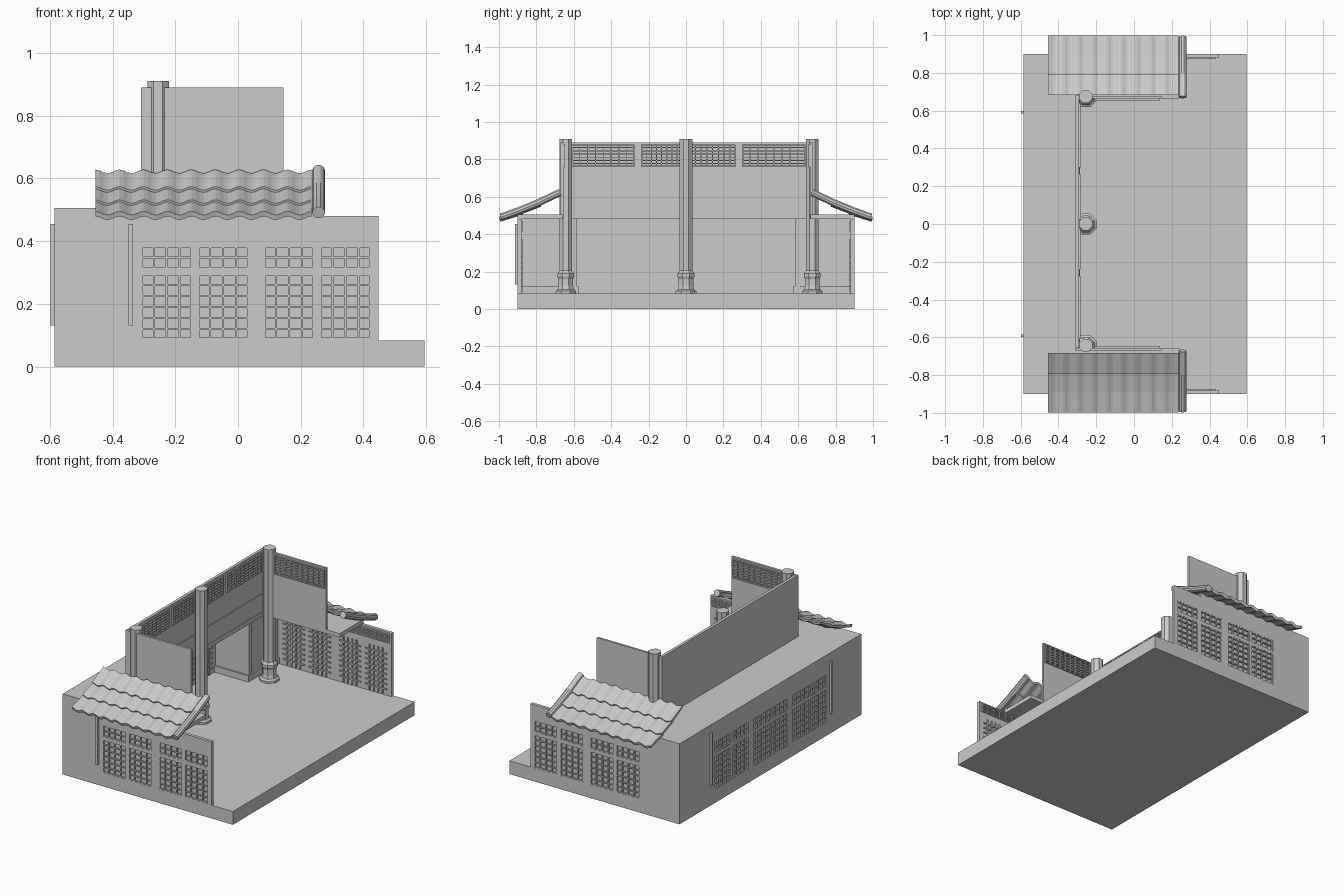
import bpy, bmesh
from math import sin, cos, pi
from mathutils import Vector

if "Cube" in bpy.data.objects:
    bpy.data.objects.remove(bpy.data.objects["Cube"])


def add_box(bm, x0, x1, y0, y1, z0, z1):
    x0, x1 = sorted((x0, x1))
    y0, y1 = sorted((y0, y1))
    r = bmesh.ops.create_cube(bm, size=1)
    for v in r["verts"]:
        v.co = Vector((x0 if v.co.x < 0 else x1, y0 if v.co.y < 0 else y1,
                       z0 if v.co.z < 0 else z1))


def finish(bm, name):
    bmesh.ops.recalc_face_normals(bm, faces=bm.faces)
    me = bpy.data.meshes.new(name)
    bm.to_mesh(me)
    bm.free()
    ob = bpy.data.objects.new(name, me)
    bpy.context.collection.objects.link(ob)
    return ob


def boxes(name, items):
    bm = bmesh.new()
    for b in items:
        add_box(bm, *b)
    return finish(bm, name)


# maps wall coordinates (along, depth inward, height) to world boxes
def side_map(s, face):
    return lambda u0, u1, d0, d1, z0, z1: (u0, u1, s * (face - d0), s * (face - d1), z0, z1)


def back_map(face):
    return lambda u0, u1, d0, d1, z0, z1: (face + d0, face + d1, u0, u1, z0, z1)


def lattice(m, u0, u1, z0, z1, nu, nz, d0, d1, w=0.006, frame=0.0):
    """Crossing bars, optionally with a border frame."""
    out = []
    for i in range(1, nu):
        c = u0 + (u1 - u0) * i / nu
        out.append(m(c - w / 2, c + w / 2, d0, d1, z0, z1))
    for i in range(1, nz):
        c = z0 + (z1 - z0) * i / nz
        out.append(m(u0, u1, d0, d1, c - w / 2, c + w / 2))
    if frame:
        out += [m(u0, u0 + frame, d0, d1, z0, z1), m(u1 - frame, u1, d0, d1, z0, z1),
                m(u0, u1, d0, d1, z0, z0 + frame), m(u0, u1, d0, d1, z1 - frame, z1)]
    return out


def window_wall(name, m, a, b, starts):
    """Lower wall with recessed outer windows and inner lattice screens."""
    wall = boxes(name, [m(a, b, 0, 0.02, 0.083, 0.48)])
    cuts, outer, inner = [], [], []
    for s in starts:
        for k in (0, 0.18):
            u0, u1 = s + k, s + k + 0.165
            for z0, z1, n in ((0.085, 0.295, 6), (0.31, 0.385, 2)):
                cuts.append(m(u0, u1, -0.01, 0.01, z0, z1))
                outer += lattice(m, u0, u1, z0, z1, 4, n, 0.001, 0.01, 0.006, 0.007)
            inner += lattice(m, u0 + 0.008, u1 - 0.008, 0.09, 0.375, 5, 9, 0.02, 0.027, 0.008)
        inner += lattice(m, s - 0.01, s + 0.355, 0.415, 0.47, 8, 4, 0.02, 0.027, 0.005, 0.007)
    cutter = boxes(name + "_cutter", cuts)
    cutter.hide_render = True
    mod = wall.modifiers.new("window_recess", "BOOLEAN")
    mod.object = cutter
    mod.solver = "EXACT"
    bpy.context.view_layer.objects.active = wall
    bpy.ops.object.modifier_apply(modifier=mod.name)
    bpy.data.objects.remove(cutter)
    boxes(name + "_window_bars", outer)
    boxes(name + "_inner_screens", inner)


# floor slab
boxes("floor_slab", [(-0.585, 0.595, -0.9, 0.9, 0, 0.083)])

# lower walls with windows
window_wall("back_wall", back_map(-0.585), -0.9, 0.9, (-0.56, -0.175, 0.21))
for s, n in ((-1, "front"), (1, "rear")):
    window_wall(n + "_side_wall", side_map(s, 0.9), -0.565, 0.448, (-0.31, 0.08))

# flat ceilings over the back and side aisles
boxes("ceiling", [(-0.585, -0.285, -0.9, 0.9, 0.48, 0.505),
                  (-0.285, 0.24, 0.665, 0.9, 0.48, 0.505),
                  (-0.285, 0.24, -0.9, -0.66, 0.48, 0.505)])

# corner rooms with plinth and border trim
for s, n in ((-1, "front"), (1, "rear")):
    boxes(n + "_corner_room", [
        (-0.565, -0.34, s * 0.585, s * 0.88, 0.083, 0.48),
        (-0.565, -0.33, s * 0.575, s * 0.88, 0.083, 0.122),
        (-0.34, -0.333, s * 0.585, s * 0.61, 0.122, 0.48),
        (-0.34, -0.333, s * 0.61, s * 0.88, 0.452, 0.48)])

# thin vertical strips outside
boxes("wall_strips", [(-0.598, -0.585, s * 0.585, s * 0.597, 0.13, 0.455) for s in (-1, 1)]
      + [(-0.35, -0.335, -0.914, -0.9, 0.13, 0.455)])

# upper walls
boxes("upper_back_wall", [(-0.31, -0.292, -0.655, 0.68, 0.48, 0.89)])
boxes("upper_side_walls", [(-0.31, 0.145, 0.664, 0.678, 0.48, 0.89),
                           (-0.31, 0.145, -0.67, -0.656, 0.48, 0.89)])

# upper lattice bands on the inside
bars = []
mb = back_map(-0.292)
for a, b in ((-0.61, -0.275), (-0.24, -0.02), (0.02, 0.265), (0.30, 0.64)):
    bars += lattice(mb, a, b, 0.76, 0.88, 8, 7, 0, 0.009, 0.005, 0.007)
bars += [mb(-0.65, 0.66, 0, 0.004, 0.61, 0.618)]
for s, f in ((-1, 0.656), (1, 0.664)):
    bars += lattice(side_map(s, f), -0.21, 0.137, 0.76, 0.88, 9, 7, 0, 0.009, 0.005, 0.007)
boxes("upper_lattice", bars)

# eight-sided columns with moulded bases
profile = [(0.06, 0.083), (0.06, 0.096), (0.047, 0.103), (0.042, 0.125), (0.042, 0.16),
           (0.049, 0.175), (0.049, 0.19), (0.037, 0.205), (0.037, 0.91)]
for y, n in ((-0.643, "front"), (0, "middle"), (0.675, "rear")):
    bm = bmesh.new()
    rings = [[bm.verts.new((-0.255 + r * cos((i + .5) * pi / 4), y + r * sin((i + .5) * pi / 4), z))
              for i in range(8)] for r, z in profile]
    for a, b in zip(rings, rings[1:]):
        for i in range(8):
            bm.faces.new((a[i], a[(i + 1) % 8], b[(i + 1) % 8], b[i]))
    bm.faces.new(rings[0])
    bm.faces.new(rings[-1])
    finish(bm, n + "_column")

# side roofs: three overlapping rows of wavy tiles
rows = [(0.683, 0.622, 0.795, 0.568), (0.775, 0.567, 0.892, 0.526), (0.872, 0.524, 0.998, 0.489)]
N = 54
for s, n in ((-1, "front"), (1, "rear")):
    bm = bmesh.new()
    for ya, za, yb, zb in rows:
        loops = []
        for i in range(N + 1):
            x = -0.455 + 0.69 * i / N
            w = 0.006 * cos(2 * pi * i / 6)
            loops.append([bm.verts.new((x, s * y, z + w)) for y, z in
                          ((ya, za), (yb, zb), (yb - 0.006, zb - 0.016), (ya, za - 0.014))])
        for a, b in zip(loops, loops[1:]):
            for k in range(4):
                bm.faces.new((a[k], a[(k + 1) % 4], b[(k + 1) % 4], b[k]))
        bm.faces.new(loops[0])
        bm.faces.new(loops[-1])
    finish(bm, n + "_tile_roof")

    # round edge tile following the roof slope
    bm = bmesh.new()
    rings = []
    for y, z in ((0.672, 0.624), (0.79, 0.568), (0.89, 0.527), (0.99, 0.491)):
        rings.append([bm.verts.new((0.257 + 0.021 * cos(i * pi / 5), s * (y + 0.007 * sin(i * pi / 5)),
                                    z + 0.019 * sin(i * pi / 5))) for i in range(10)])
    for a, b in zip(rings, rings[1:]):
        for i in range(10):
            bm.faces.new((a[i], a[(i + 1) % 10], b[(i + 1) % 10], b[i]))
    bm.faces.new(rings[0])
    bm.faces.new(rings[-1])
    finish(bm, n + "_roof_edge")
